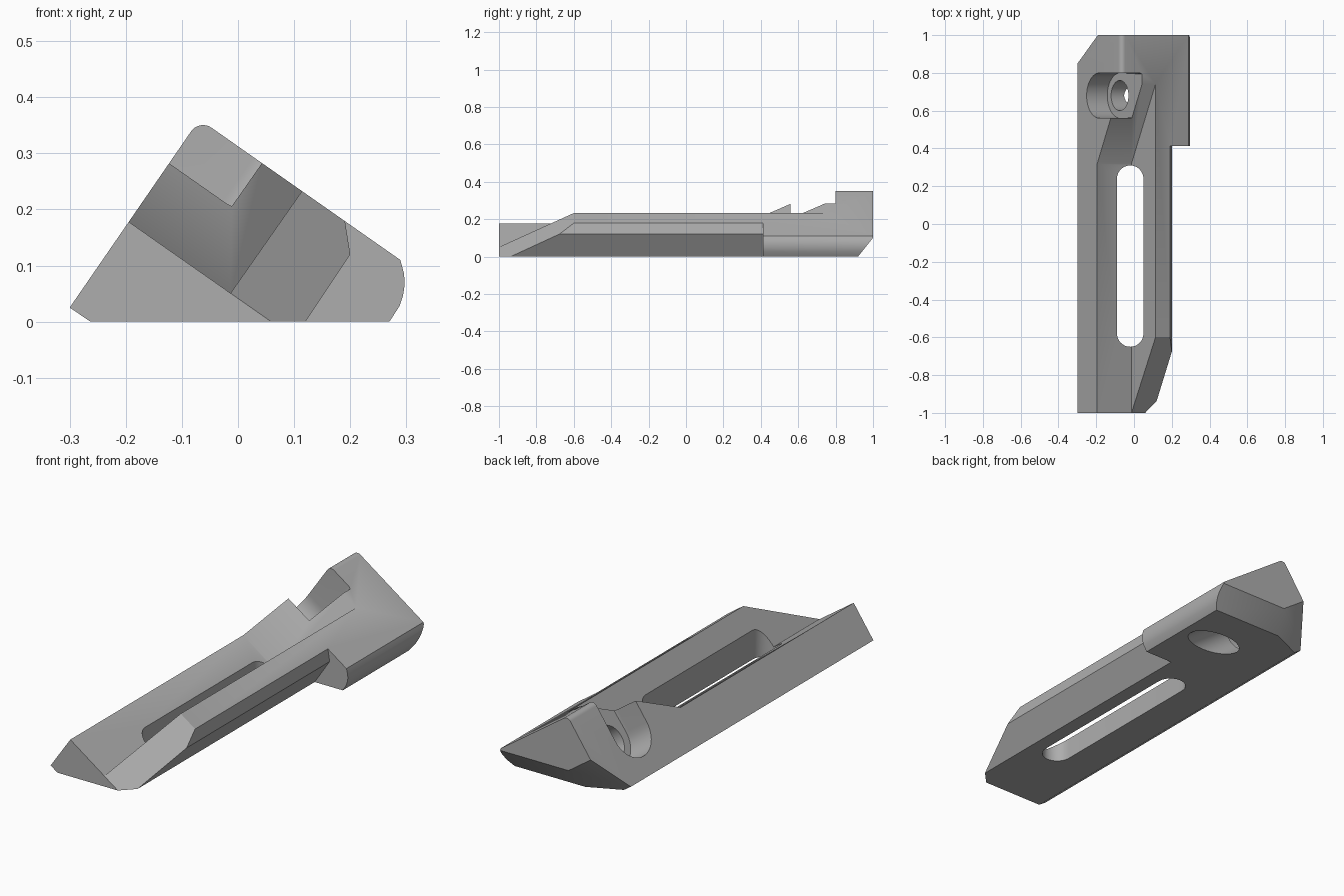
import bpy, bmesh, math
from mathutils import Vector

if "Cube" in bpy.data.objects:
    bpy.data.objects.remove(bpy.data.objects["Cube"])

X, Y, Z = Vector((1, 0, 0)), Vector((0, 1, 0)), Vector((0, 0, 1))
TILT = math.radians(35)
U = Vector((math.sin(TILT), 0, math.cos(TILT)))    # normal of the sloping top
V = Vector((math.cos(TILT), 0, -math.sin(TILT)))   # down along the sloping top
TOP, FLOOR, SIDE, WALL, SEAT = 0.256, 0.034, -0.263, -0.04, -0.127


def prism(name, pts, a, b, e, lo, hi, fillet=0):
    """Extrude a profile in the a-b plane along e, optionally filleting the far rim."""
    bm = bmesh.new()
    near, far = ([bm.verts.new(a * p + b * q + e * h) for p, q in pts] for h in (lo, hi))
    bm.faces.new(near)
    cap = bm.faces.new(far)
    n = len(pts)
    for i in range(n):
        j = (i + 1) % n
        bm.faces.new((near[i], near[j], far[j], far[i]))
    if fillet:
        bmesh.ops.bevel(bm, geom=list(cap.edges), offset=fillet, segments=4,
                        profile=0.5, affect='EDGES')
    bmesh.ops.recalc_face_normals(bm, faces=bm.faces)
    mesh = bpy.data.meshes.new(name)
    bm.to_mesh(mesh)
    bm.free()
    ob = bpy.data.objects.new(name, mesh)
    bpy.context.collection.objects.link(ob)
    return ob


def arc(cx, cy, r, start, end, n=16):
    angles = [math.radians(start + (end - start) * i / n) for i in range(n + 1)]
    return [(cx + r * math.cos(t), cy + r * math.sin(t)) for t in angles]


# Full tilted section with rounded top corner and nose
r = 0.026
corner = [(U * u + V * v) for v, u in arc(SIDE + r, TOP - r, r, 90, 180, 8)]
shoulder_top = U * TOP + V * 0.174
section = [(-0.3, 0.025), (-0.263, 0), (0.27, 0), (0.288, 0.028), (0.294, 0.046),
           (0.297, 0.065), (0.296, 0.085), (shoulder_top.x, shoulder_top.z)]
section += [(p.x, p.z) for p in corner]
body = prism("clamp_body", section, X, Z, Y, -1, 1)

# Cutters
slot = arc(-0.02, 0.24, 0.07, 0, 180) + arc(-0.02, -0.58, 0.07, 180, 360)
pocket = arc(0.68, 0.055, 0.12, 180, 360, 24) + [(0.8, 0.6), (0.56, 0.6)]
cutters = [
    prism("side_cutter", [(0.04, -0.12), (0.2, 0.12), (0.19, 0.183), (0.17, 0.309),
                          (0.6, 0.309), (0.6, -0.12)], X, Z, Y, -1.2, 0.413),
    prism("channel_cutter", [(-1.2, FLOOR), (0.32, FLOOR), (0.824, 0.3), (-1.2, 0.3)],
          Y, U, V, -0.6, WALL),
    prism("front_ramp_cutter", [(-1.18, -0.066), (-0.52, 0.3), (-1.18, 0.3)],
          Y, U, V, WALL - 0.01, 0.6),
    prism("rear_corner_cutter", [(0.77, -0.251), (1.079, 0.14), (1.079, -0.251)],
          Y, U, V, -0.6, 0.6),
    prism("rear_bottom_cutter", [(0.84, -0.1), (1.08, 0.2), (1.08, -0.1)],
          Y, Z, X, -0.6, 0.6),
    prism("slot_cutter", slot, X, Y, Z, -0.3, 0.6),
    prism("pocket_cutter", pocket, Y, U, V, -0.5, SEAT, 0.018),
    prism("hole_cutter", arc(0.68, 0.05, 0.08, 0, 350, 35), Y, U, V, -0.2, 0.6),
]

bpy.ops.object.select_all(action='DESELECT')
bpy.context.view_layer.objects.active = body
body.select_set(True)
for cutter in cutters:
    mod = body.modifiers.new(cutter.name, 'BOOLEAN')
    mod.operation, mod.solver, mod.object = 'DIFFERENCE', 'EXACT', cutter
    bpy.ops.object.modifier_apply(modifier=mod.name)
    bpy.data.objects.remove(cutter)

# Plain grey finish
grey = bpy.data.materials.new("plain_grey")
grey.use_nodes = True
colour = (0.42, 0.42, 0.42, 1)
grey.diffuse_color = colour
grey.node_tree.nodes["Principled BSDF"].inputs["Base Color"].default_value = colour
body.data.materials.clear()
body.data.materials.append(grey)
bpy.ops.object.shade_smooth_by_angle(angle=math.radians(28))
